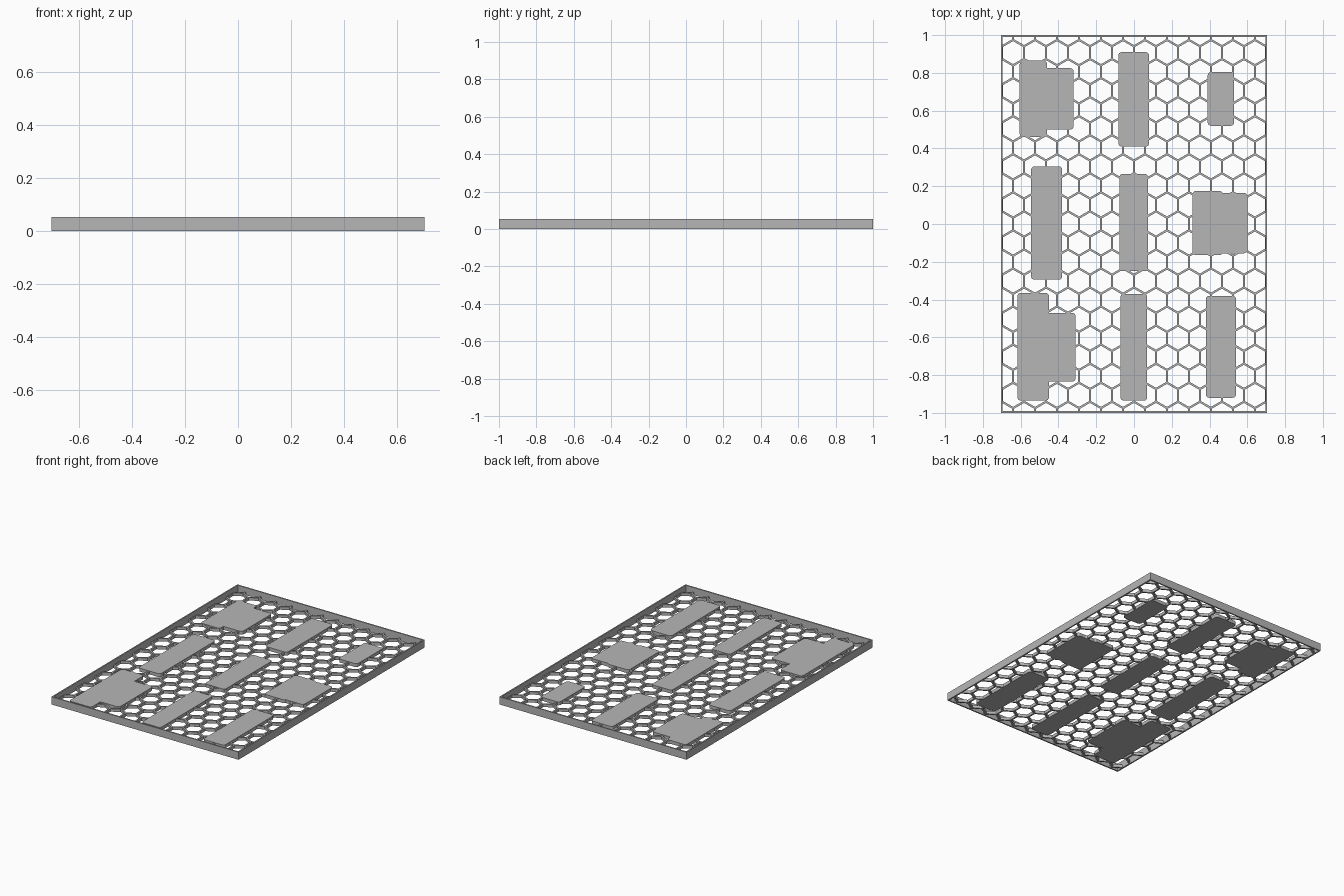
import bpy, bmesh
from math import cos, sin, pi, sqrt
from mathutils import Vector

cube = bpy.data.objects.get("Cube")
if cube:
    bpy.data.objects.remove(cube, do_unlink=True)

HALF_X, HALF_Y = 0.704, 1.0
WALL, RIM = 0.009, 0.052
FLOOR, PLATE = 0.02, 0.023
PITCH, STRUT = 0.1164, 0.011

grey = bpy.data.materials.new("plain_grey")
grey.use_nodes = True
colour = (0.47, 0.47, 0.47, 1)
grey.diffuse_color = colour
grey.node_tree.nodes["Principled BSDF"].inputs["Base Color"].default_value = colour


def finish(bm, name, height):
    """Extrude the flat faces upward and turn them into an object."""
    bmesh.ops.remove_doubles(bm, verts=bm.verts, dist=0.0002)
    made = bmesh.ops.extrude_face_region(bm, geom=bm.faces[:], use_keep_orig=True)
    top = [g for g in made["geom"] if isinstance(g, bmesh.types.BMVert)]
    bmesh.ops.translate(bm, verts=top, vec=(0, 0, height))
    bmesh.ops.recalc_face_normals(bm, faces=bm.faces)
    mesh = bpy.data.meshes.new(name)
    bm.to_mesh(mesh)
    bm.free()
    mesh.materials.append(grey)
    obj = bpy.data.objects.new(name, mesh)
    bpy.context.collection.objects.link(obj)
    return obj


def ring(bm, outer, inner):
    """Flat band of quads between two matching loops."""
    a = [bm.verts.new(p) for p in outer]
    b = [bm.verts.new(p) for p in inner]
    n = len(a)
    for i in range(n):
        j = (i + 1) % n
        bm.faces.new((a[i], a[j], b[j], b[i]))


def rectangle(hx, hy):
    return [(sx * hx, sy * hy, 0) for sx, sy in ((-1, -1), (1, -1), (1, 1), (-1, 1))]


def hexagon(cx, cy, apothem):
    r = apothem * 2 / sqrt(3)
    return [(cx + r * sin(i * pi / 3), cy + r * cos(i * pi / 3), 0) for i in range(6)]


def rounded(x0, x1, y0, y1, r=0.018, steps=4):
    corners = ((x1 - r, y1 - r), (x0 + r, y1 - r), (x0 + r, y0 + r), (x1 - r, y0 + r))
    points = []
    for q, (cx, cy) in enumerate(corners):
        for s in range(steps + 1):
            a = (q + s / steps) * pi / 2
            points.append((cx + r * cos(a), cy + r * sin(a), 0))
    return points


# Rim around the edge
bm = bmesh.new()
ring(bm, rectangle(HALF_X, HALF_Y), rectangle(HALF_X - WALL, HALF_Y - WALL))
finish(bm, "rim", RIM)

# Honeycomb floor, trimmed at the rim
bm = bmesh.new()
for row in range(-11, 12):
    shift = PITCH / 2 if row % 2 else 0
    for col in range(-8, 8):
        x, y = col * PITCH + shift, row * PITCH * sqrt(3) / 2
        ring(bm, hexagon(x, y, PITCH / 2), hexagon(x, y, PITCH / 2 - STRUT / 2))
bmesh.ops.remove_doubles(bm, verts=bm.verts, dist=0.0002)
for side in (-1, 1):
    for direction, half in (((side, 0, 0), HALF_X), ((0, side, 0), HALF_Y)):
        normal = Vector(direction)
        bmesh.ops.bisect_plane(bm, geom=bm.verts[:] + bm.edges[:] + bm.faces[:],
                               plane_co=normal * (half - WALL / 2), plane_no=normal,
                               clear_outer=True)
finish(bm, "honeycomb_floor", FLOOR)

# Label plates: x0, x1, y0, y1
plates = {
    "back_left_column_plate": (-0.605, -0.46, 0.46, 0.865),
    "back_left_column_plate_step": (-0.49, -0.32, 0.50, 0.825),
    "back_middle_plate": (-0.083, 0.08, 0.41, 0.91),
    "back_right_column_plate": (0.39, 0.53, 0.52, 0.805),
    "centre_left_column_plate": (-0.545, -0.38, -0.295, 0.305),
    "centre_middle_plate": (-0.077, 0.075, -0.25, 0.265),
    "centre_right_column_plate": (0.31, 0.47, -0.165, 0.175),
    "centre_right_column_plate_step": (0.44, 0.6, -0.155, 0.165),
    "front_left_column_plate": (-0.617, -0.45, -0.935, -0.365),
    "front_left_column_plate_step": (-0.48, -0.31, -0.835, -0.47),
    "front_middle_plate": (-0.072, 0.07, -0.935, -0.37),
    "front_right_column_plate": (0.38, 0.54, -0.92, -0.38),
}
for name, bounds in plates.items():
    bm = bmesh.new()
    bm.faces.new([bm.verts.new(p) for p in rounded(*bounds)])
    finish(bm, name, PLATE)
